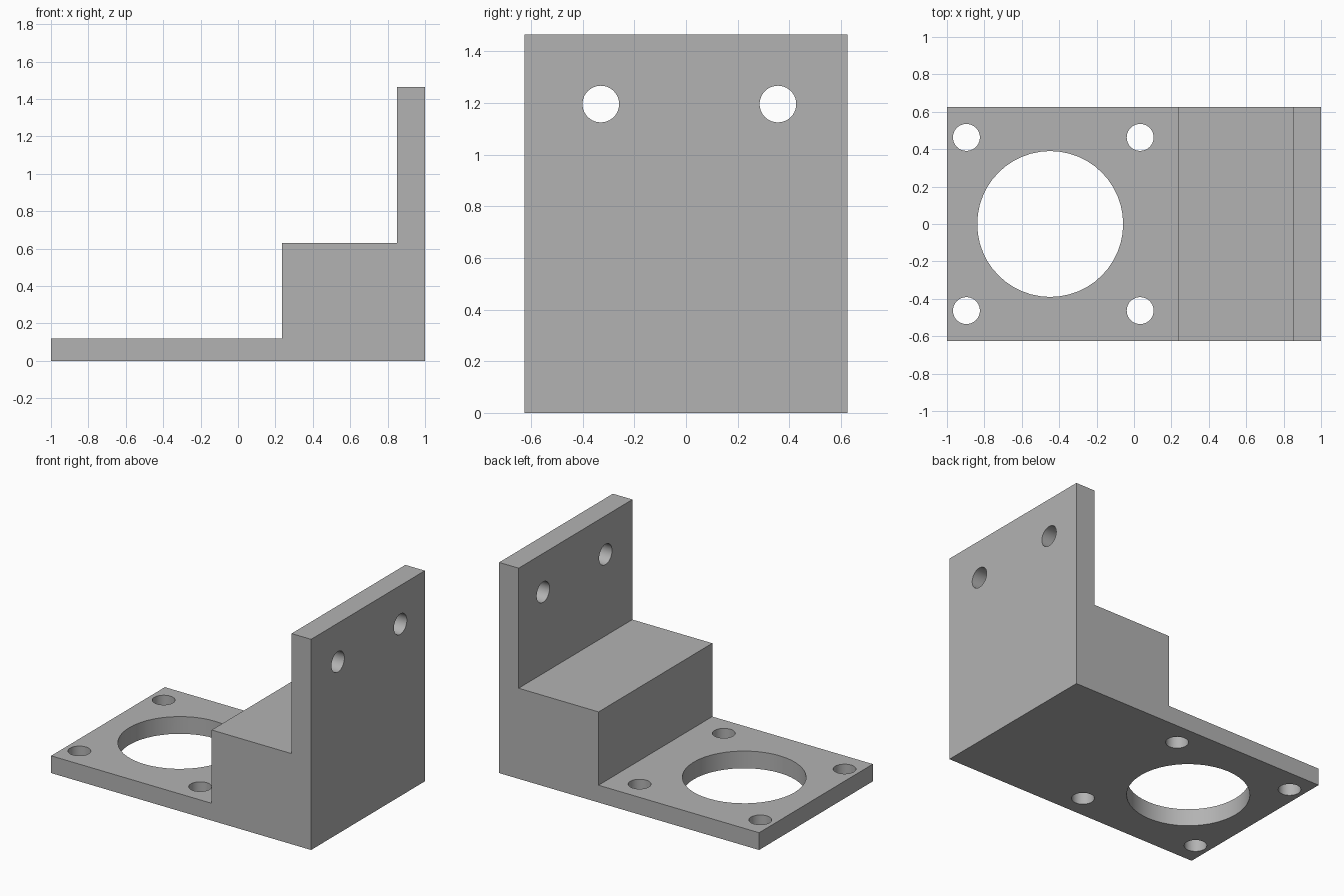
import bpy, bmesh
from math import pi, radians

cube = bpy.data.objects.get("Cube")
if cube:
    bpy.data.objects.remove(cube, do_unlink=True)

# Plain grey material
grey = bpy.data.materials.new("plain grey")
grey.use_nodes = True
colour = (0.45, 0.45, 0.45, 1)
grey.diffuse_color = colour
grey.node_tree.nodes["Principled BSDF"].inputs["Base Color"].default_value = colour

# Stepped bracket body: side profile extruded across its depth
DEPTH = 0.625
profile = [(-1, 0), (1, 0), (1, 1.465), (0.85, 1.465),
           (0.85, 0.63), (0.235, 0.63), (0.235, 0.12), (-1, 0.12)]
bm = bmesh.new()
face = bm.faces.new([bm.verts.new((x, -DEPTH, z)) for x, z in profile])
ext = bmesh.ops.extrude_face_region(bm, geom=[face])
moved = [v for v in ext["geom"] if isinstance(v, bmesh.types.BMVert)]
bmesh.ops.translate(bm, verts=moved, vec=(0, 2 * DEPTH, 0))
bmesh.ops.recalc_face_normals(bm, faces=bm.faces)
mesh = bpy.data.meshes.new("mounting_bracket")
bm.to_mesh(mesh)
bm.free()
mesh.materials.append(grey)
bracket = bpy.data.objects.new("mounting_bracket", mesh)
bpy.context.collection.objects.link(bracket)


def drill(location, radius, rotation=(0, 0, 0), segments=40):
    """Cut a round through hole in the bracket."""
    bpy.ops.mesh.primitive_cylinder_add(vertices=segments, radius=radius, depth=0.4,
                                        location=location, rotation=rotation)
    cutter = bpy.context.object
    cutter.name = "hole_cutter"
    cutter.hide_render = True
    cutter.data.materials.append(grey)
    mod = bracket.modifiers.new("hole", "BOOLEAN")
    mod.operation = "DIFFERENCE"
    mod.solver = "EXACT"
    mod.object = cutter
    bpy.context.view_layer.objects.active = bracket
    bpy.ops.object.modifier_apply(modifier=mod.name)
    bpy.data.objects.remove(cutter, do_unlink=True)


# Large opening and four screw holes in the base plate
drill((-0.448, 0, 0.06), 0.39, segments=48)
for x in (-0.896, 0.033):
    for y in (-0.463, 0.463):
        drill((x, y, 0.06), 0.072)

# Two screw holes in the upright plate
for y in (-0.33, 0.356):
    drill((0.925, y, 1.196), 0.071, rotation=(0, pi / 2, 0))

# Smooth hole walls, crisp edges
bpy.ops.object.select_all(action="DESELECT")
bracket.select_set(True)
bpy.context.view_layer.objects.active = bracket
bpy.ops.object.shade_smooth_by_angle(angle=radians(30))
